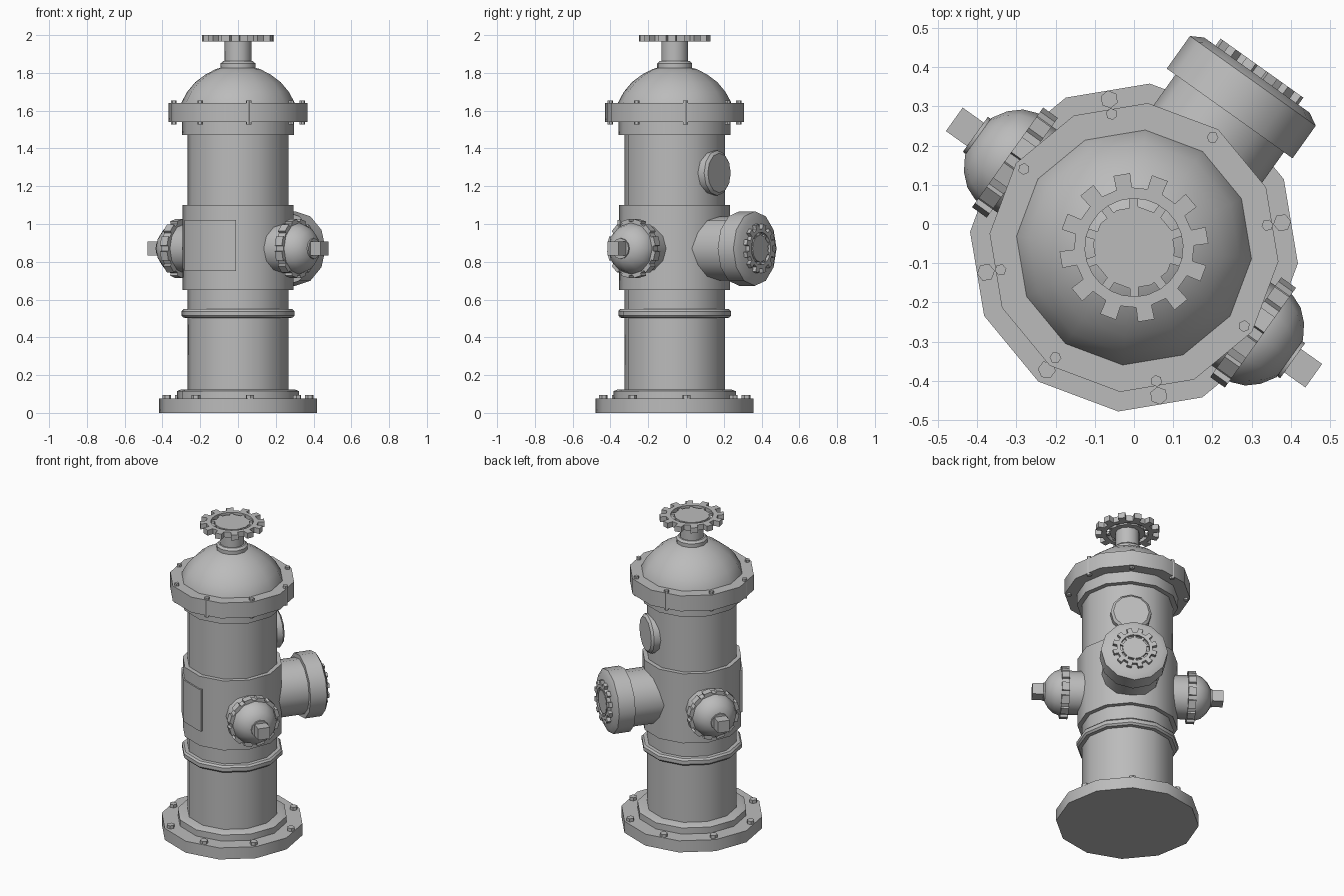
import bpy, bmesh
from math import cos, sin, radians, pi
from mathutils import Matrix

if "Cube" in bpy.data.objects:
    bpy.data.objects.remove(bpy.data.objects["Cube"])

FACING = radians(54.5)   # direction of the large outlet
OUTLET_Z = 0.87

grey = bpy.data.materials.new("plain grey")
grey.use_nodes = True
grey.diffuse_color = (0.5, 0.5, 0.5, 1)
grey.node_tree.nodes["Principled BSDF"].inputs["Base Color"].default_value = (0.5, 0.5, 0.5, 1)

UPRIGHT = Matrix.Translation((0, -0.06, 0)) @ Matrix.Rotation(FACING, 4, 'Z')


def sideways(degrees, z):
    """Frame whose z axis points outward from the barrel."""
    return (UPRIGHT @ Matrix.Rotation(radians(degrees), 4, 'Z')
            @ Matrix.Translation((0, 0, z)) @ Matrix.Rotation(pi / 2, 4, 'Y'))


def finish(bm, name, frame):
    bmesh.ops.recalc_face_normals(bm, faces=bm.faces)
    bm.transform(frame)
    mesh = bpy.data.meshes.new(name)
    bm.to_mesh(mesh)
    bm.free()
    mesh.materials.append(grey)
    obj = bpy.data.objects.new(name, mesh)
    bpy.context.collection.objects.link(obj)
    bpy.ops.object.select_all(action='DESELECT')
    obj.select_set(True)
    bpy.context.view_layer.objects.active = obj
    bpy.ops.object.shade_smooth_by_angle(angle=radians(35))
    return obj


def ring_points(radius, sides, phase=0):
    return [(radius * cos(phase + 2 * pi * i / sides),
             radius * sin(phase + 2 * pi * i / sides)) for i in range(sides)]


def bridge(bm, a, b):
    n = len(a)
    for i in range(n):
        bm.faces.new((a[i], a[(i + 1) % n], b[(i + 1) % n], b[i]))


def lathe(name, profile, frame=UPRIGHT, sides=12, phase=0):
    """Closed turned solid from (radius, height) pairs."""
    bm = bmesh.new()
    loops = [[bm.verts.new((x, y, h)) for x, y in ring_points(r, sides, phase)]
             for r, h in profile]
    for a, b in zip(loops, loops[1:]):
        bridge(bm, a, b)
    bm.faces.new(loops[0])
    bm.faces.new(loops[-1])
    return finish(bm, name, frame)


def gear(name, inner, root, tip, bottom, top, frame, half=6.5):
    """Twelve-toothed ring with an open centre."""
    outline = []
    for i in range(12):
        mid = 15 + 30 * i
        for r, offset in ((root, -half - 1), (tip, -half), (tip, half), (root, half + 1)):
            outline.append((r, radians(mid + offset)))
    bm = bmesh.new()

    def loop(z, hole):
        return [bm.verts.new(((inner if hole else r) * cos(a),
                              (inner if hole else r) * sin(a), z)) for r, a in outline]
    loops = [loop(bottom, False), loop(top, False), loop(top, True), loop(bottom, True)]
    for i in range(4):
        bridge(bm, loops[i], loops[(i + 1) % 4])
    return finish(bm, name, frame)


def hand_wheel(name, size, bottom, top, frame):
    """Toothed rim, hub disc and short spokes."""
    gear(name + "_rim", 0.125 * size, 0.153 * size, 0.19 * size, bottom, top, frame)
    depth = top - bottom
    lathe(name + "_hub", [(0.105 * size, bottom + depth * 0.1),
                          (0.105 * size, top - depth * 0.15)], frame)
    bm = bmesh.new()
    for i in range(10):
        m = (Matrix.Rotation(2 * pi * i / 10, 4, 'Z')
             @ Matrix.Translation((0.115 * size, 0, (top + bottom) / 2))
             @ Matrix.Diagonal((0.04 * size, 0.022 * size, depth * 0.5, 1)))
        bmesh.ops.create_cube(bm, size=1, matrix=m)
    finish(bm, name + "_spokes", frame)


def bolts(name, distance, radius, bottom, top):
    """Eight hexagonal bolts around the barrel."""
    for i in range(8):
        turn = UPRIGHT @ Matrix.Rotation(i * pi / 4, 4, 'Z') @ Matrix.Translation((distance, 0, 0))
        lathe(f"{name}_{i + 1}", [(radius, bottom), (radius, top)], turn, sides=6)


# Base and barrel
lathe("base_plate", [(0.42, 0), (0.42, 0.075)])
lathe("base_step", [(0.325, 0.07), (0.325, 0.115), (0.3, 0.125)])
lathe("barrel", [(0.268, 0.1), (0.268, 1.5)])
lathe("lower_bead", [(0.26, 0.502), (0.29, 0.504), (0.3, 0.515),
                     (0.3, 0.538), (0.29, 0.549), (0.26, 0.551)])
lathe("middle_band", [(0.295, 0.65), (0.295, 1.1)])
lathe("upper_collar", [(0.298, 1.47), (0.298, 1.55)])
lathe("top_flange", [(0.37, 1.54), (0.37, 1.64)])
bolts("base_bolt", 0.383, 0.023, 0.06, 0.095)
bolts("flange_bolt", 0.345, 0.015, 1.528, 1.655)

# Bonnet, stem and hand wheel
lathe("bonnet", [(0.303, 1.63), (0.3, 1.645), (0.27, 1.7), (0.228, 1.75),
                 (0.175, 1.79), (0.118, 1.82), (0.06, 1.836)])
lathe("stem_collar", [(0.093, 1.825), (0.093, 1.85), (0.08, 1.862)])
lathe("stem", [(0.071, 1.85), (0.071, 1.975)])
hand_wheel("top_wheel", 1, 1.965, 2.0, UPRIGHT)

# Large outlet with toothed cap
front = sideways(0, OUTLET_Z)
lathe("large_outlet_pipe", [(0.17, 0.15), (0.17, 0.44)], front)
lathe("large_outlet_cap", [(0.197, 0.42), (0.197, 0.522), (0.165, 0.54)], front)
hand_wheel("outlet_wheel", 0.69, 0.535, 0.562, front)

# Round badge above the large outlet
lathe("round_plate", [(0.12, 0.2), (0.12, 0.277), (0.105, 0.29)], sideways(0, 1.27))

# Pair of small side outlets
for side, turn in (("left", -90), ("right", 90)):
    frame = sideways(turn, OUTLET_Z)
    lathe(side + "_outlet_pipe", [(0.13, 0.15), (0.13, 0.37)], frame)
    gear(side + "_outlet_ring", 0.1, 0.143, 0.157, 0.35, 0.396, frame, half=9)
    lathe(side + "_outlet_dome", [(0.138, 0.37), (0.136, 0.4), (0.122, 0.435),
                                  (0.095, 0.465), (0.058, 0.488)], frame)
    lathe(side + "_outlet_neck", [(0.055, 0.47), (0.055, 0.497)], frame)
    lathe(side + "_outlet_nut", [(0.052, 0.48), (0.052, 0.563)], frame, sides=4, phase=pi / 4)

# Curved access plate opposite the large outlet
bm = bmesh.new()
sections = []
for degrees in (-33.5, -30, 0, 30, 33.5):
    a = pi + radians(degrees)
    sections.append([bm.verts.new((r * cos(a), r * sin(a), z))
                     for r, z in ((0.28, 0.75), (0.304, 0.75), (0.304, 1.02), (0.28, 1.02))])
for a, b in zip(sections, sections[1:]):
    bridge(bm, a, b)
bm.faces.new(sections[0])
bm.faces.new(sections[-1])
finish(bm, "access_plate", UPRIGHT)
